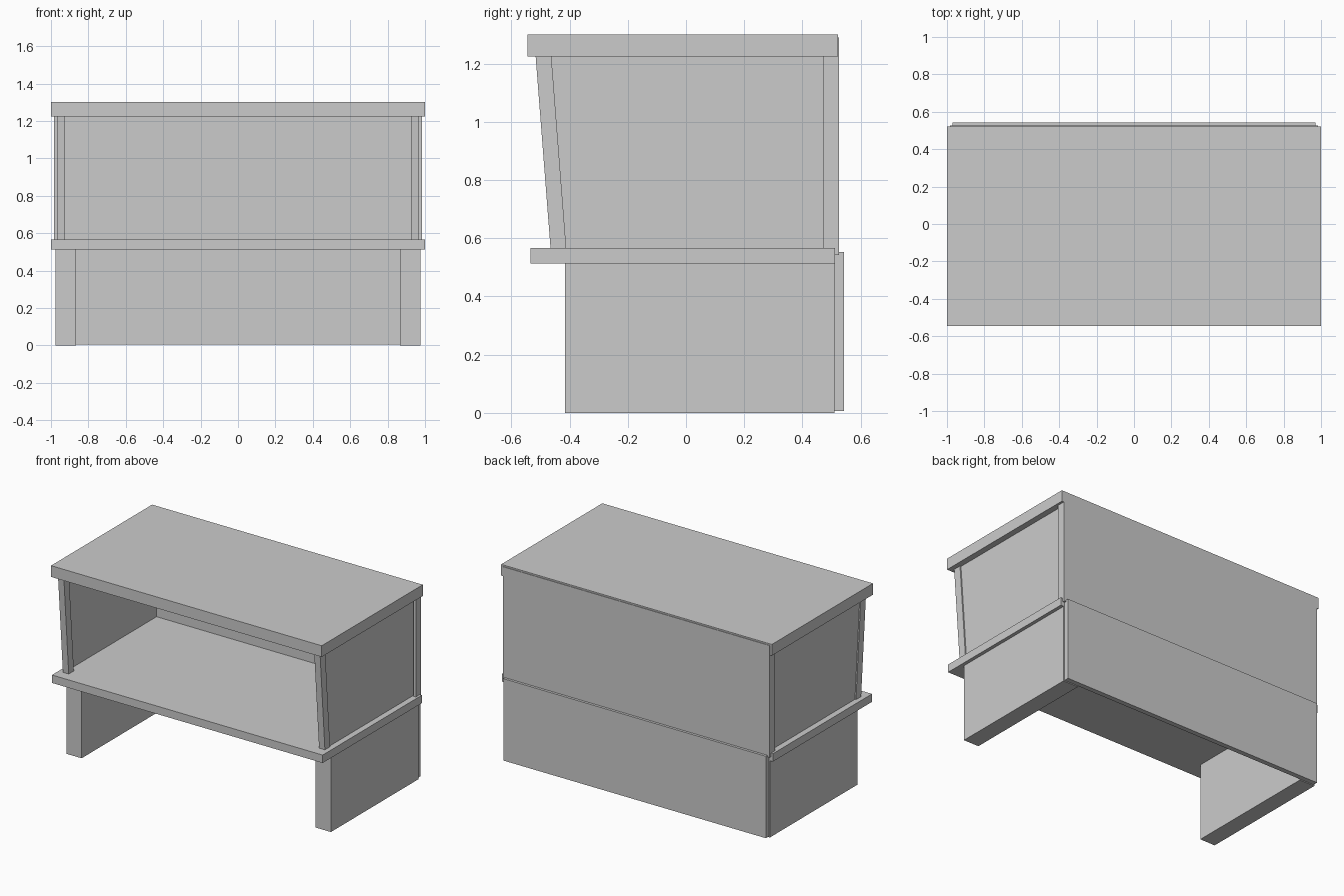
import bpy
import bmesh

if "Cube" in bpy.data.objects:
    bpy.data.objects.remove(bpy.data.objects["Cube"])


def finish(name, bm):
    bmesh.ops.recalc_face_normals(bm, faces=bm.faces)
    mesh = bpy.data.meshes.new(name)
    bm.to_mesh(mesh)
    bm.free()
    obj = bpy.data.objects.new(name, mesh)
    bpy.context.collection.objects.link(obj)
    return obj


def box(name, x, y, z, slant=0.0):
    """Box from ranges; slant shifts the top face along y."""
    bm = bmesh.new()
    bmesh.ops.create_cube(bm, size=1)
    for v in bm.verts:
        top = v.co.z > 0
        v.co = (x[v.co.x > 0], y[v.co.y > 0] + (slant if top else 0), z[top])
    return finish(name, bm)


def side_sheet(name, x, profile):
    """Single flat sheet in the yz plane."""
    bm = bmesh.new()
    bm.faces.new([bm.verts.new((x, y, z)) for y, z in profile])
    return finish(name, bm)


# Horizontal boards
box("top_board", (-1, 1), (-0.545, 0.522), (1.225, 1.30))
box("shelf_board", (-1, 1), (-0.535, 0.512), (0.513, 0.566))

# Back panels
box("upper_back_panel", (-0.985, 0.985), (0.512, 0.526), (0.542, 1.29))
box("lower_back_panel", (-0.97, 0.97), (0.51, 0.543), (0.006, 0.553))

for side, s in (("left", -1), ("right", 1)):
    def span(a, b):
        return tuple(sorted((s * a, s * b)))

    # Thick base side
    box(f"{side}_base_side", span(0.865, 0.977), (-0.415, 0.51), (0, 0.515))
    # Leaning front post
    box(f"{side}_front_post", span(0.925, 0.968), (-0.465, -0.411),
        (0.56, 1.23), slant=-0.052)
    # Trim strip at the back corner
    box(f"{side}_back_trim", span(0.966, 0.985), (0.47, 0.524), (0.542, 1.23))
    # Thin side pane following the leaning post
    side_sheet(f"{side}_side_pane", s * 0.96,
               [(-0.43, 0.56), (0.515, 0.56), (0.515, 1.23), (-0.48, 1.23)])
